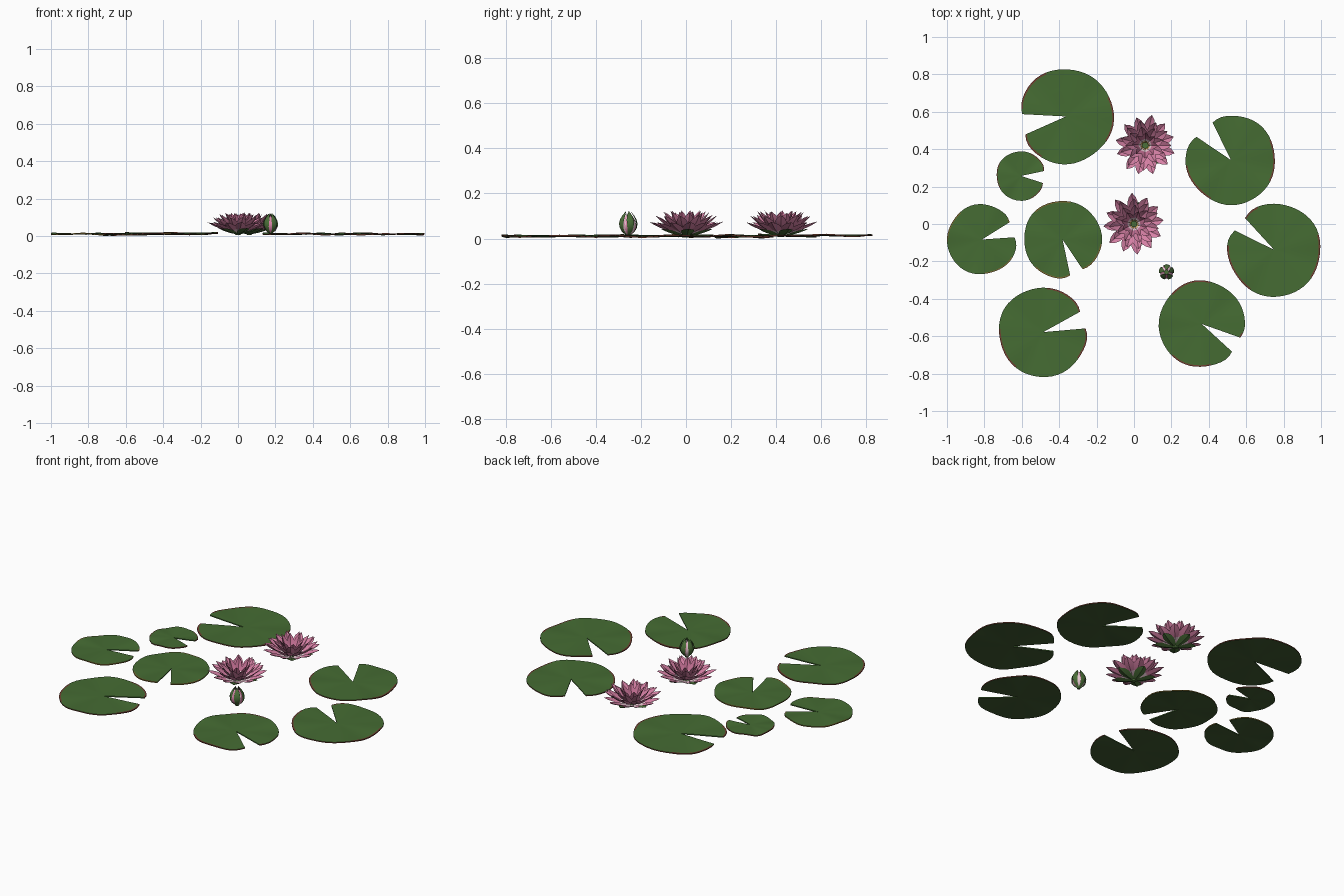
import bpy, bmesh, math, random
from mathutils import Vector

if "Cube" in bpy.data.objects:
    bpy.data.objects.remove(bpy.data.objects["Cube"])

random.seed(4)


def material(name, rgb):
    m = bpy.data.materials.new(name)
    m.diffuse_color = (*rgb, 1)
    m.use_nodes = True
    m.node_tree.nodes["Principled BSDF"].inputs["Base Color"].default_value = m.diffuse_color
    return m


GREEN = material("leaf green", (0.06, 0.15, 0.033))
UNDER = material("leaf underside", (0.05, 0.10, 0.03))
RED = material("reddish rim", (0.17, 0.05, 0.03))
OLIVE = material("olive rim", (0.20, 0.14, 0.03))
PINK = material("petal pink", (0.68, 0.22, 0.38))
DEEP = material("inner petal pink", (0.58, 0.17, 0.31))
PALE = material("pale pink", (0.85, 0.60, 0.68))
SEPAL = material("sepal green", (0.07, 0.16, 0.04))
YELLOW = material("stamen yellow", (0.70, 0.45, 0.06))


def finish(bm, name, mats, angle=35):
    me = bpy.data.meshes.new(name)
    bm.to_mesh(me)
    bm.free()
    ob = bpy.data.objects.new(name, me)
    bpy.context.collection.objects.link(ob)
    for m in mats:
        me.materials.append(m)
    bpy.ops.object.select_all(action='DESELECT')
    ob.select_set(True)
    bpy.context.view_layer.objects.active = ob
    bpy.ops.object.shade_smooth_by_angle(angle=math.radians(angle))
    return ob


# --- lily pads: notched, slightly wavy discs with a coloured rim
def lily_pad(name, x, y, r, notch, half, lift, rim):
    bm = bmesh.new()
    n = 48
    rings = [0.3, 0.6, 0.85, 0.965, 1.0]
    phase = random.uniform(0, 6.28)

    def point(f, i, drop):
        t = i / n
        a = math.radians(notch + half + t * (360 - 2 * half))
        rad = r * (1 + 0.012 * math.sin(3 * a + phase) + 0.008 * math.sin(5 * a + 2 * phase))
        edge = min(t, 1 - t) * n                     # rounded notch corners
        if edge < 3:
            rad *= 1 - 0.065 * ((3 - edge) / 3) ** 2
        z = 0.014 + lift + f * f * (0.003 * math.sin(4 * a + phase) + 0.002 * math.sin(7 * a)) - drop
        return bm.verts.new((x + f * rad * math.cos(a), y + f * rad * math.sin(a), z))

    sheets = []
    for drop in (0, 0.006):
        c = bm.verts.new((x, y, 0.013 + lift - drop))
        sheets.append((c, [[point(f, i, drop) for i in range(n + 1)] for f in rings]))
    for s, (c, g) in enumerate(sheets):
        for i in range(n):
            tri = [c, g[0][i], g[0][i + 1]]
            bm.faces.new(tri if s == 0 else tri[::-1]).material_index = s
            for k in range(len(rings) - 1):
                q = [g[k][i], g[k + 1][i], g[k + 1][i + 1], g[k][i + 1]]
                f = bm.faces.new(q if s == 0 else q[::-1])
                f.material_index = s
                if s == 0 and k == 3 and math.sin(i * 0.3 + phase) > 0.35:
                    f.material_index = 2
    (ct, gt), (cb, gb) = sheets
    for i in range(n):                               # outer side
        bm.faces.new((gt[-1][i + 1], gt[-1][i], gb[-1][i], gb[-1][i + 1])).material_index = 2
    for i in (0, n):                                 # notch sides
        top = [ct] + [row[i] for row in gt]
        bot = [cb] + [row[i] for row in gb]
        for k in range(len(top) - 1):
            bm.faces.new((top[k], top[k + 1], bot[k + 1], bot[k]))
    bmesh.ops.recalc_face_normals(bm, faces=bm.faces)
    finish(bm, name, [GREEN, UNDER, rim])


PADS = [  # x, y, radius, notch direction, half notch angle, lift, rim
    (-0.364, 0.575, 0.254, 190.5, 13.5, 0.003, RED),
    (-0.604, 0.257, 0.132, -3, 15, -0.003, RED),
    (-0.813, -0.083, 0.187, 18, 14, 0, OLIVE),
    (-0.382, -0.083, 0.208, -67, 11, 0.001, OLIVE),
    (-0.485, -0.578, 0.239, 17, 12, 0, RED),
    (0.363, -0.535, 0.231, -31, 11.5, 0, RED),
    (0.750, -0.139, 0.249, 143, 10.5, 0, RED),
    (0.518, 0.342, 0.239, 131, 15, 0.001, RED),
]
for k, p in enumerate(PADS):
    lily_pad(f"lily_pad_{k + 1}", *p)


# --- petal: a pointed cupped strip along a path of (radius, height) points
WIDTHS = [0.35, 0.62, 0.85, 1.0, 0.95, 0.66, 0.0]


def petal(bm, centre, ang, path, width, cup, mat, base_mat=None):
    out = Vector((math.cos(ang), math.sin(ang), 0))
    side = Vector((-math.sin(ang), math.cos(ang), 0))
    rows = []
    last = len(path) - 1
    for k, (r, z) in enumerate(path):
        a, b = path[max(k - 1, 0)], path[min(k + 1, last)]
        nrm = (out * -(b[1] - a[1]) + Vector((0, 0, b[0] - a[0]))).normalized()
        mid = Vector(centre) + out * r + Vector((0, 0, z))
        w = WIDTHS[k] * width / 2
        if k == last:
            rows.append([bm.verts.new(mid)])
        else:
            rows.append([bm.verts.new(mid + side * w * s + nrm * cup * w * abs(s)) for s in (-1, 0, 1)])
    for k in range(last):
        a, b = rows[k], rows[k + 1]
        for j in range(2):
            q = (a[j], a[j + 1], b[0]) if len(b) == 1 else (a[j], a[j + 1], b[j + 1], b[j])
            bm.faces.new(q[::-1]).material_index = base_mat if base_mat is not None and k < 2 else mat


def bend(r0, z0, reach, top, n=7):
    pts = []
    for i in range(n):
        t = i / (n - 1)
        r = (1 - t) ** 2 * r0 + 2 * t * (1 - t) * (r0 + 0.62 * (reach - r0)) + t * t * reach
        z = (1 - t) ** 2 * z0 + 2 * t * (1 - t) * (z0 + 0.3 * (top - z0)) + t * t * top
        pts.append((r, z))
    return pts


# count, reach, tip height, width, cup, material slot
LAYERS = [(12, 0.163, 0.074, 0.056, 0.35, 0),
          (11, 0.137, 0.102, 0.052, 0.4, 0),
          (9, 0.105, 0.119, 0.046, 0.45, 0),
          (8, 0.070, 0.122, 0.038, 0.5, 1)]


def flower(name, x, y, turn):
    bm = bmesh.new()
    for k, (n, reach, top, w, cup, mat) in enumerate(LAYERS):
        for i in range(n):
            a = turn + 2 * math.pi * (i + 0.5 * (k % 2)) / n + random.uniform(-0.06, 0.06)
            s = random.uniform(0.96, 1.03)
            petal(bm, (x, y, 0), a, bend(0.014, 0.018 + 0.004 * k, reach * s, top * s), w, cup, mat, 2)
    finish(bm, name + "_petals", [PINK, DEEP, PALE])

    # green sepals under the petals
    bm = bmesh.new()
    for i in range(5):
        petal(bm, (x, y, 0), turn + i * 2 * math.pi / 5, bend(0.004, 0.009, 0.12, 0.042), 0.058, 0.35, 0)
    bmesh.ops.create_cone(bm, cap_ends=True, segments=12, radius1=0.012, radius2=0.024, depth=0.016)
    bmesh.ops.translate(bm, verts=bm.verts[-24:], vec=(x, y, 0.014))
    finish(bm, name + "_sepals", [SEPAL])

    # heart of the flower with a ring of stamens
    bm = bmesh.new()
    d = bmesh.ops.create_cone(bm, cap_ends=True, segments=14, radius1=0.012, radius2=0.017, depth=0.022)
    bmesh.ops.translate(bm, verts=d["verts"], vec=(x, y, 0.034))
    for f in bm.faces:
        f.material_index = 1
    for i in range(14):
        petal(bm, (x, y, 0), turn + i * 2 * math.pi / 14, bend(0.014, 0.03, 0.026, 0.062), 0.007, 0.2, 0)
    finish(bm, name + "_stamens", [YELLOW, SEPAL])


flower("front_flower", 0, 0, 0.10)
flower("back_flower", 0.06, 0.42, 0.32)


# --- closed bud: pink petals wrapped in green sepals
def bud_path(radius, top):
    prof = [0.2, 0.72, 0.95, 1.0, 0.88, 0.62, 0.25]
    return [(radius * p, 0.013 + (top - 0.013) * k / 6) for k, p in enumerate(prof)]


BX, BY = 0.174, -0.257
bm = bmesh.new()
for i in range(8):
    petal(bm, (BX, BY, 0), i * math.pi / 4, bud_path(0.036, 0.112), 0.034, 0.3, i % 2)
finish(bm, "bud_petals", [PINK, PALE])
bm = bmesh.new()
for i in range(5):
    petal(bm, (BX, BY, 0), 0.3 + i * 2 * math.pi / 5, bud_path(0.042, 0.122), 0.034, 0.3, 0)
d = bmesh.ops.create_cone(bm, cap_ends=True, segments=10, radius1=0.008, radius2=0.014, depth=0.01)
bmesh.ops.translate(bm, verts=d["verts"], vec=(BX, BY, 0.014))
finish(bm, "bud_sepals", [SEPAL])
